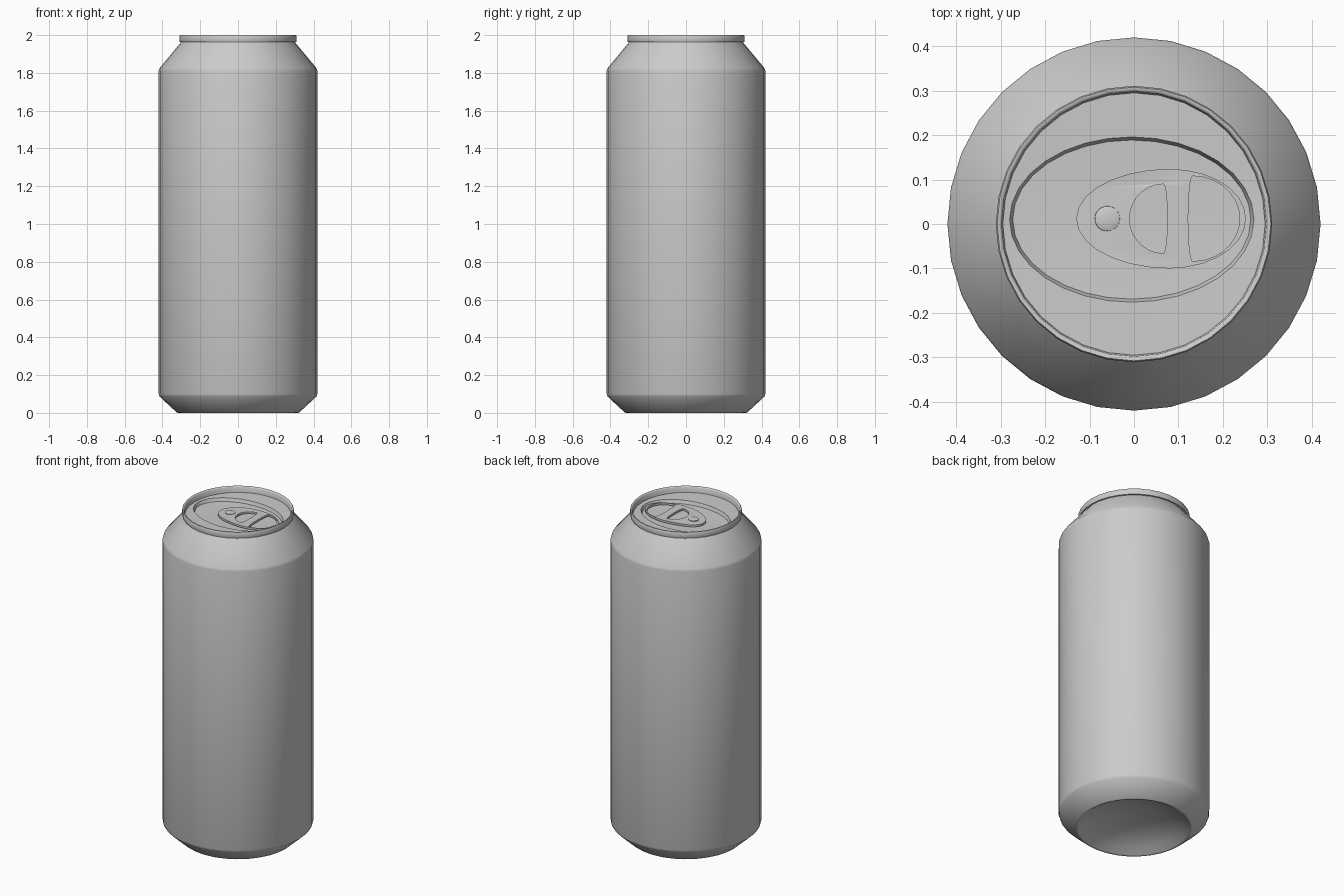
import bpy, bmesh, math

if "Cube" in bpy.data.objects:
    bpy.data.objects.remove(bpy.data.objects["Cube"])

SIDES = 32
metal = bpy.data.materials.new("brushed grey metal")
metal.diffuse_color = (0.6, 0.6, 0.6, 1)
metal.use_nodes = True
metal.node_tree.nodes["Principled BSDF"].inputs["Base Color"].default_value = metal.diffuse_color


def finish(ob, angle):
    ob.data.materials.clear()
    ob.data.materials.append(metal)
    bpy.ops.object.select_all(action='DESELECT')
    ob.select_set(True)
    bpy.context.view_layer.objects.active = ob
    bpy.ops.object.shade_smooth_by_angle(angle=math.radians(angle))


def loft(name, rings, angle, cap_first=False, cap_last=False):
    """Skin rings given as (rx, ry, z, cx, cy)."""
    bm = bmesh.new()
    loops = []
    for rx, ry, z, cx, cy in rings:
        loops.append([bm.verts.new((cx + rx * math.cos(2 * math.pi * i / SIDES),
                                    cy + ry * math.sin(2 * math.pi * i / SIDES), z))
                      for i in range(SIDES)])
    for a, b in zip(loops, loops[1:]):
        for i in range(SIDES):
            j = (i + 1) % SIDES
            bm.faces.new((a[i], a[j], b[j], b[i]))
    if cap_first:
        bm.faces.new(loops[0][::-1])
    if cap_last:
        bm.faces.new(loops[-1])
    me = bpy.data.meshes.new(name)
    bm.to_mesh(me)
    bm.free()
    ob = bpy.data.objects.new(name, me)
    bpy.context.collection.objects.link(ob)
    finish(ob, angle)
    return ob


def turned(profile):
    return [(r, r, z, 0, 0) for r, z in profile]


# Can wall: domed base, chamfers, shoulder
loft("can_body", turned([
    (0.03, 0.085), (0.12, 0.077), (0.20, 0.058), (0.27, 0.03), (0.31, 0.004),
    (0.318, 0.0), (0.325, 0.003), (0.415, 0.086), (0.42, 0.10),
    (0.42, 1.81), (0.416, 1.825), (0.306, 1.957), (0.30, 1.965)]), 60, cap_first=True)

# Rolled rim
loft("rim", turned([
    (0.30, 1.962), (0.309, 1.964), (0.311, 1.972), (0.311, 1.994), (0.308, 2.0),
    (0.302, 2.0), (0.298, 1.994), (0.295, 1.962)]), 60)

# Lid with oval sunken panel
loft("lid", [
    (0.296, 0.296, 1.964, 0, 0),
    (0.275, 0.186, 1.962, -0.005, 0.01),
    (0.268, 0.179, 1.942, -0.005, 0.01),
    (0.14, 0.09, 1.938, -0.005, 0.01)], 40, cap_last=True)


# Pull tab: flat plate with two finger holes
def egg(x0, x1, hw, peak, n=28):
    """Closed egg outline from x0 to x1, widest at x = peak."""
    pts = []
    for i in range(n):
        t = 2 * math.pi * i / n
        c = math.cos(t)
        x = peak + c * ((x1 - peak) if c > 0 else (peak - x0))
        pts.append((x, 0.012 + hw * math.sin(t)))
    return pts


outlines = [
    egg(-0.13, 0.252, 0.112, 0.08),
    egg(-0.01, 0.075, 0.078, 0.066),
    egg(0.122, 0.238, 0.096, 0.132),
]
cu = bpy.data.curves.new("pull_tab", 'CURVE')
cu.dimensions = '2D'
cu.fill_mode = 'BOTH'
cu.extrude = 0.006
for pts in outlines:
    sp = cu.splines.new('POLY')
    sp.points.add(len(pts) - 1)
    for p, (x, y) in zip(sp.points, pts):
        p.co = (x, y, 0, 1)
    sp.use_cyclic_u = True
tab = bpy.data.objects.new("pull_tab", cu)
tab.location.z = 1.954
bpy.context.collection.objects.link(tab)
bpy.ops.object.select_all(action='DESELECT')
tab.select_set(True)
bpy.context.view_layer.objects.active = tab
bpy.ops.object.convert(target='MESH')
tab = bpy.context.view_layer.objects.active

# Weld and dip the tab's nose towards the panel
bm = bmesh.new()
bm.from_mesh(tab.data)
bmesh.ops.remove_doubles(bm, verts=bm.verts, dist=0.0005)
for v in bm.verts:
    if v.co.x < -0.02:
        v.co.z -= 0.06 * (-0.02 - v.co.x)
bmesh.ops.recalc_face_normals(bm, faces=bm.faces)
bm.to_mesh(tab.data)
bm.free()
finish(tab, 35)

# Rivet that holds the tab
loft("rivet", [(0.03, 0.03, 1.94, -0.06, 0.012), (0.028, 0.028, 1.961, -0.06, 0.012),
               (0.02, 0.02, 1.964, -0.06, 0.012)], 40, cap_last=True)
